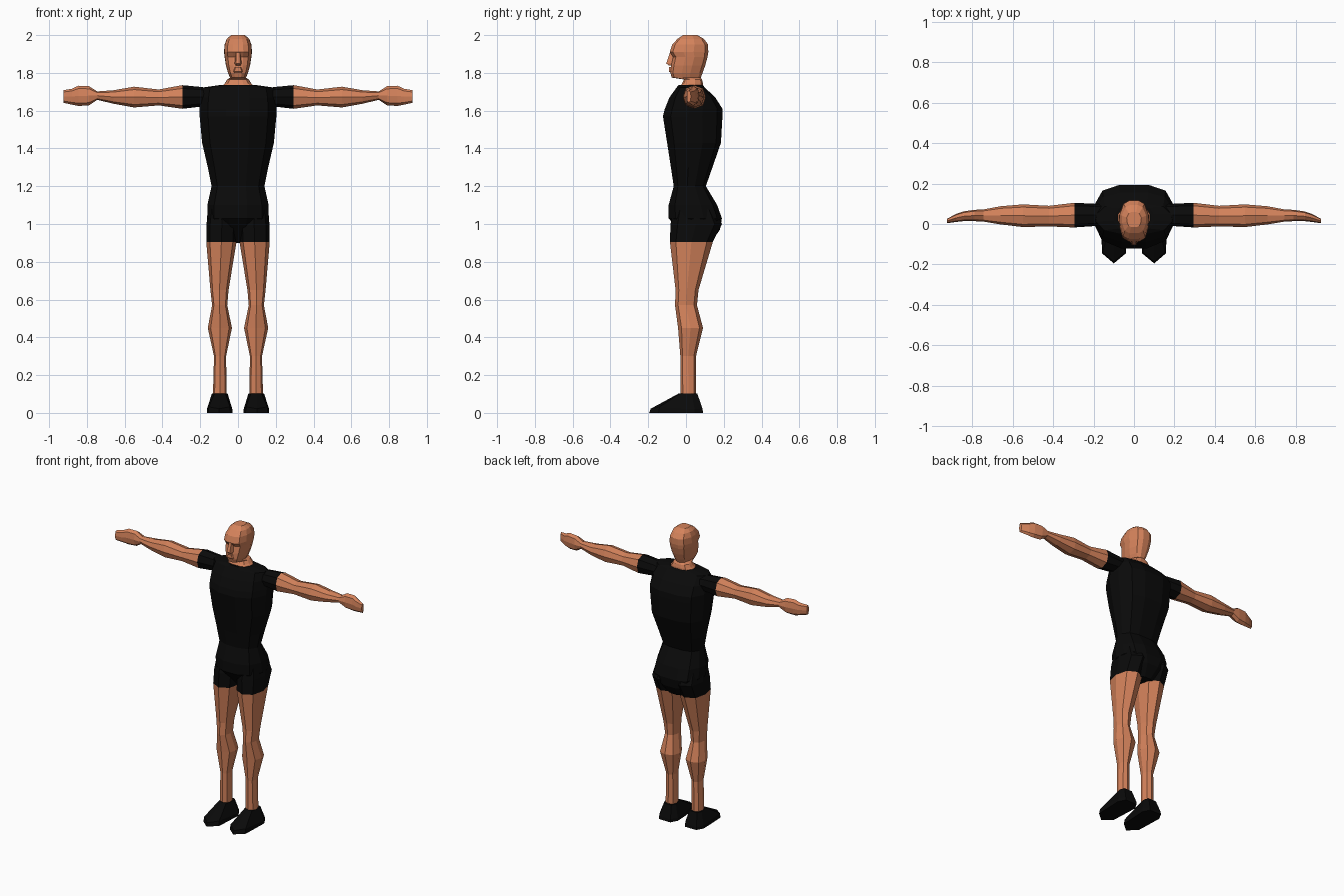
import bpy, bmesh


def material(name, rgb):
    m = bpy.data.materials.new(name)
    m.diffuse_color = (*rgb, 1)
    return m


SKIN = material("skin", (0.66, 0.225, 0.105))
BLACK = material("black cloth", (0.003, 0.003, 0.003))


def loft(name, rings, mats, rule=None):
    """Skin a list of equal-length point rings, cap both ends."""
    bm = bmesh.new()
    vs = [[bm.verts.new(p) for p in r] for r in rings]
    n = len(rings[0])
    for a, b in zip(vs, vs[1:]):
        for i in range(n):
            j = (i + 1) % n
            bm.faces.new((a[i], a[j], b[j], b[i]))
    bm.faces.new(vs[0])
    bm.faces.new(vs[-1])
    bmesh.ops.recalc_face_normals(bm, faces=bm.faces)
    if rule:
        for f in bm.faces:
            f.material_index = int(rule(f.calc_center_median()))
    me = bpy.data.meshes.new(name)
    bm.to_mesh(me)
    bm.free()
    for m in mats:
        me.materials.append(m)
    ob = bpy.data.objects.new(name, me)
    bpy.context.collection.objects.link(ob)
    return ob


def section(half, w, y0, y1, z):
    """Symmetric horizontal ring: half = (x factor, depth factor) front to back."""
    right = [(w * a, y0 + (y1 - y0) * t, z) for a, t in half]
    return right + [(-x, y, z) for x, y, z in reversed(right)]


OCT = [(0, -1), (.76, -.72), (1, 0), (.76, .72), (0, 1), (-.76, .72), (-1, 0), (-.76, -.72)]


def oval(a0, a1, b0, b1):
    return [((a0 + a1) / 2 + u * (a1 - a0) / 2, (b0 + b1) / 2 + v * (b1 - b0) / 2) for u, v in OCT]


# Torso: shirt and upper shorts (z, half width, front y, back y)
TORSO = [(.90, .06, .02, .13), (.97, .12, -.04, .18), (1.03, .163, -.092, .19),
         (1.10, .162, -.092, .165), (1.20, .14, -.065, .105), (1.30, .16, -.08, .14),
         (1.43, .19, -.10, .185), (1.57, .203, -.122, .193), (1.61, .205, -.112, .193),
         (1.67, .20, -.088, .155), (1.722, .19, -.05, .10), (1.735, .10, -.04, .09)]
BODY = [(.3, 0), (.78, .13), (1, .42), (.97, .66), (.76, .91), (.35, 1)]
loft("torso", [section(BODY, w, a, b, z) for z, w, a, b in TORSO], [BLACK])

# Head and neck
HEAD = [(1.72, .095, -.035, .09), (1.745, .07, -.02, .09), (1.765, .057, -.01, .085),
        (1.775, .042, -.075, .078), (1.80, .053, -.083, .088), (1.84, .064, -.078, .102),
        (1.885, .071, -.068, .114), (1.91, .074, -.086, .118), (1.95, .071, -.073, .117),
        (1.98, .06, -.045, .095), (2.0, .036, -.015, .06)]
SKULL = [(.38, 0), (.76, .08), (.98, .36), (1, .62), (.72, .91), (.3, 1)]
loft("head", [section(SKULL, w, a, b, z) for z, w, a, b in HEAD], [SKIN])

# Nose and mouth wedges
loft("nose", [[(-.009, -.084, 1.91), (.009, -.084, 1.91), (.012, -.06, 1.91), (-.012, -.06, 1.91)],
              [(-.011, -.105, 1.85), (.011, -.105, 1.85), (.022, -.06, 1.85), (-.022, -.06, 1.85)],
              [(-.009, -.088, 1.838), (.009, -.088, 1.838), (.02, -.06, 1.838), (-.02, -.06, 1.838)]], [SKIN])
loft("mouth", [[(-.012, -.09, 1.83), (.012, -.09, 1.83), (.025, -.06, 1.83), (-.025, -.06, 1.83)],
               [(-.02, -.091, 1.808), (.02, -.091, 1.808), (.034, -.06, 1.808), (-.034, -.06, 1.808)],
               [(-.018, -.08, 1.798), (.018, -.08, 1.798), (.03, -.06, 1.798), (-.03, -.06, 1.798)]], [SKIN])

# Leg rings: z, inner x, outer x, front y, back y
LEG = [(1.08, .02, .155, -.06, .15), (1.0, .004, .167, -.082, .19), (.905, .008, .168, -.085, .142),
       (.65, .05, .146, -.055, .066), (.57, .057, .137, -.058, .058), (.45, .032, .16, -.042, .09),
       (.30, .063, .127, -.03, .053), (.08, .06, .133, -.028, .053)]
# Arm rings: x, front y, back y, low z, high z
ARM = [(.13, 0, .10, 1.64, 1.71), (.19, -.01, .10, 1.622, 1.725), (.295, -.017, .105, 1.61, 1.735),
       (.42, -.012, .09, 1.628, 1.712), (.55, -.015, .097, 1.617, 1.727), (.66, -.002, .088, 1.637, 1.708),
       (.745, .012, .072, 1.657, 1.702), (.79, .014, .07, 1.628, 1.73), (.845, .014, .062, 1.625, 1.732),
       (.88, .01, .05, 1.632, 1.716), (.925, .004, .026, 1.642, 1.708)]
# Shoe outline: sole and ankle opening as (x, y)
SOLE = [(.03, .045), (.055, .09), (.14, .09), (.165, .045), (.158, -.145), (.10, -.195), (.04, -.145)]
ANKLE = [(.055, .03), (.068, .06), (.125, .06), (.138, .03), (.125, -.032), (.097, -.04), (.068, -.032)]
MID = [(.03, .045), (.055, .088), (.14, .088), (.165, .045), (.155, -.14), (.10, -.187), (.043, -.14)]
MIDZ = [.02, .02, .02, .02, .032, .022, .032]

for side, s in (("left", 1), ("right", -1)):
    loft(side + "_leg", [[(s * x, y, z) for x, y in oval(a, b, c, d)] for z, a, b, c, d in LEG],
         [SKIN, BLACK], lambda c: c.z > .905)
    loft(side + "_arm", [[(s * x, y, z) for y, z in oval(a, b, c, d)] for x, a, b, c, d in ARM],
         [SKIN, BLACK], lambda c: abs(c.x) < .295)
    loft(side + "_shoe", [[(s * x, y, 0) for x, y in SOLE],
                          [(s * x, y, z) for (x, y), z in zip(MID, MIDZ)],
                          [(s * x, y, .102) for x, y in ANKLE]], [BLACK])
